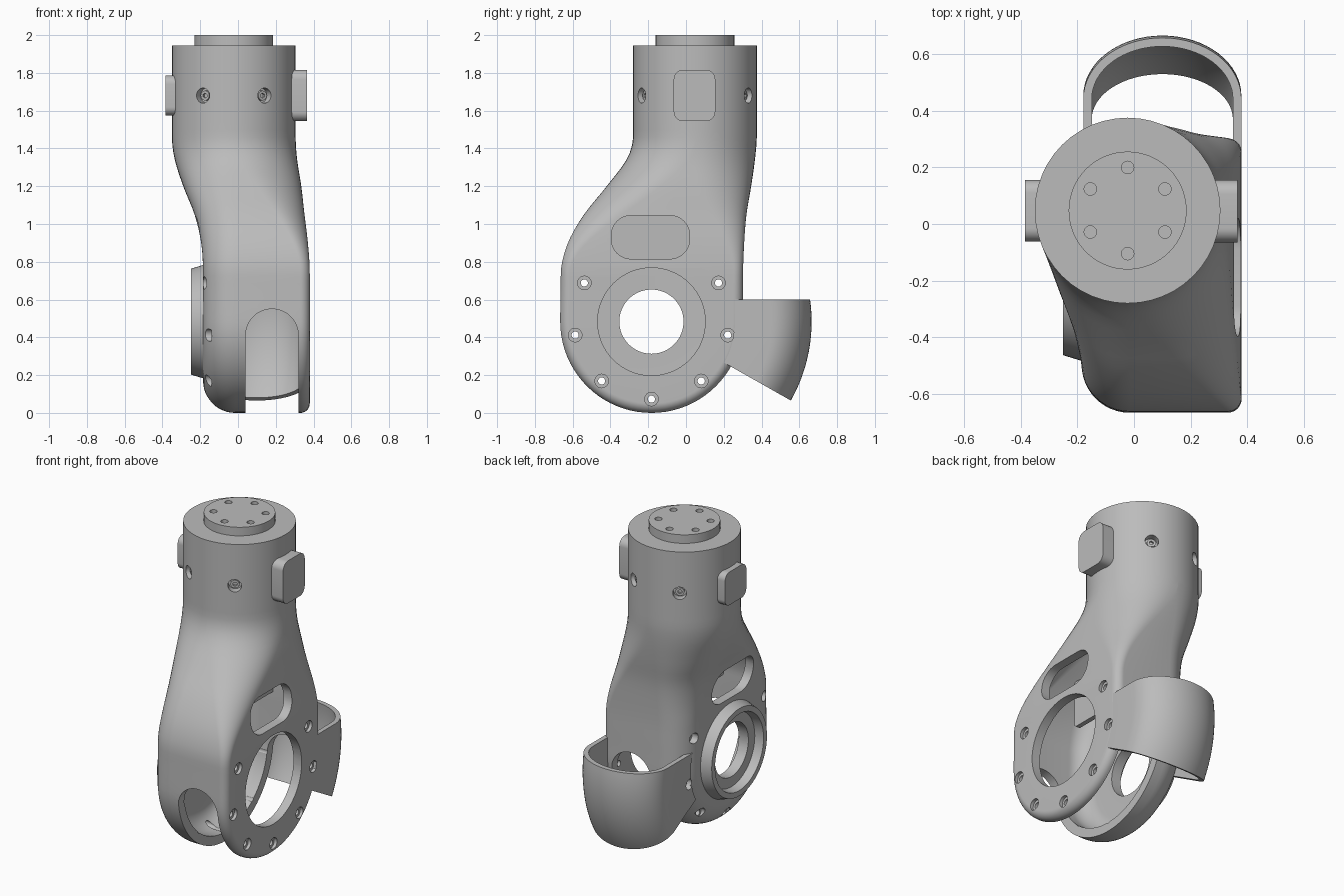
import bpy, bmesh, math
from math import sin, cos, pi
from mathutils import Vector

if "Cube" in bpy.data.objects:
    bpy.data.objects.remove(bpy.data.objects["Cube"])

grey = bpy.data.materials.new("neutral_grey")
grey.use_nodes = True
grey.diffuse_color = (0.5, 0.5, 0.5, 1)
grey.node_tree.nodes["Principled BSDF"].inputs["Base Color"].default_value = grey.diffuse_color

YC, ZC = -0.183, 0.483          # axis of the round lower housing
NECK = Vector((-0.0225, 0.0475, 0))


def finish(name, bm):
    bmesh.ops.remove_doubles(bm, verts=bm.verts, dist=1e-4)
    bmesh.ops.recalc_face_normals(bm, faces=bm.faces)
    mesh = bpy.data.meshes.new(name)
    bm.to_mesh(mesh)
    bm.free()
    mesh.materials.append(grey)
    obj = bpy.data.objects.new(name, mesh)
    bpy.context.collection.objects.link(obj)
    return obj


def skin(bm, rings, closed):
    """Bridge successive point lists with quads."""
    rows = [[bm.verts.new(p) for p in ring] for ring in rings]
    for a, b in zip(rows, rows[1:]):
        for i in range(len(a) if closed else len(a) - 1):
            j = (i + 1) % len(a)
            bm.faces.new((a[i], a[j], b[j], b[i]))
    return rows


def prism(name, axis, c, w, h, depth, r, n=8):
    """Rounded rectangle extruded along x or y."""
    outline = []
    for k, (su, sv) in enumerate(((1, 1), (-1, 1), (-1, -1), (1, -1))):
        for i in range(n + 1):
            a = (k + i / n) * pi / 2
            outline.append((su * (w / 2 - r) + r * cos(a), sv * (h / 2 - r) + r * sin(a)))
    bm = bmesh.new()
    place = (lambda u, v, t: (t, u, v)) if axis == "x" else (lambda u, v, t: (u, t, v))
    rows = skin(bm, [[Vector(c) + Vector(place(u, v, t)) for u, v in outline]
                     for t in (-depth / 2, depth / 2)], True)
    for row in rows:
        bm.faces.new(row)
    return finish(name, bm)


def rod(name, p, q, r, r2=None, seg=32):
    p, q = Vector(p), Vector(q)
    bm = bmesh.new()
    bmesh.ops.create_cone(bm, cap_ends=True, segments=seg, radius1=r,
                          radius2=r if r2 is None else r2, depth=(q - p).length)
    turn = (q - p).to_track_quat("Z", "Y").to_matrix().to_4x4()
    bm.transform(turn)
    bmesh.ops.translate(bm, verts=bm.verts, vec=(p + q) / 2)
    return finish(name, bm)


def cut(obj, *cutters):
    bpy.context.view_layer.objects.active = obj
    for c in cutters:
        mod = obj.modifiers.new("cut", "BOOLEAN")
        mod.operation, mod.solver, mod.object = "DIFFERENCE", "EXACT", c
        bpy.ops.object.modifier_apply(modifier=mod.name)
        bpy.data.objects.remove(c)


# Housing extents by height: z, x min, x max, y min, y max
KEYS = [(ZC, -.185, .38, -.666, .3), (.75, -.185, .38, -.663, .302),
        (.9, -.195, .37, -.625, .308), (1.05, -.23, .352, -.54, .32),
        (1.2, -.29, .335, -.42, .345), (1.35, -.337, .312, -.31, .366),
        (1.47, -.35, .305, -.28, .375), (1.945, -.35, .305, -.28, .375)]


def extents(z):
    i = max(k for k in range(len(KEYS) - 1) if z >= KEYS[k][0] - 1e-6)
    a, b = KEYS[i], KEYS[i + 1]
    before, after = KEYS[max(i - 1, 0)], KEYS[min(i + 2, len(KEYS) - 1)]
    d = b[0] - a[0]
    t = (z - a[0]) / d
    out = []
    for k in range(1, 5):
        m0 = (b[k] - before[k]) / (b[0] - before[0]) * d if 0 < i < 6 else 0
        m1 = (after[k] - a[k]) / (after[0] - a[0]) * d if i < 5 and i > 0 else 0
        out.append((2*t**3 - 3*t*t + 1) * a[k] + (t**3 - 2*t*t + t) * m0
                   + (3*t*t - 2*t**3) * b[k] + (t**3 - t*t) * m1)
    return out


def section(z, d, n=12):
    """Rounded rectangle low down, turning into a circle at the neck."""
    x0, x1, y0, y1 = extents(z)
    x0, x1, y0, y1 = x0 + d, x1 - d, y0 + d, y1 - d
    hx, hy, ym = (x1 - x0) / 2, (y1 - y0) / 2, (y0 + y1) / 2
    s = min(max((z - .75) / .7, 0), 1)
    s = s * s * (3 - 2 * s)
    pts = [(x1, ym, z)]
    for k, (sx, sy) in enumerate(((1, 1), (-1, 1), (-1, -1), (1, -1))):
        r = max((.05 if sx > 0 else .17) - d, .01)
        rx, ry = r + (hx - r) * s, r + (hy - r) * s
        if k == 2:
            pts.append((x0, ym, z))
        for i in range(n + 1):
            a = (k + i / n) * pi / 2
            pts.append(((x0 + x1) / 2 + sx * (hx - rx) + rx * cos(a),
                        ym + sy * (hy - ry) + ry * sin(a), z))
    return pts


def housing(name, d, top):
    bm = bmesh.new()
    steps = 36
    rows = skin(bm, [section(ZC + (top - ZC) * i / steps, d) for i in range(steps + 1)], True)
    bm.faces.new(rows[-1])
    half = section(ZC, d)
    half = half[:len(half) // 2 + 1]
    skin(bm, [[(x, YC + (y - YC) * cos(a), ZC - (y - YC) * sin(a)) for x, y, z in half]
              for a in (pi * i / 40 for i in range(41))], False)
    return finish(name, bm)


# Hollow housing with its openings
body = housing("housing", 0, 1.945)
cut(body, housing("cavity", .058, 1.35),
    prism("fork_slot", "y", (.18, 0, .1), .278, .9, 3, .138, 12),
    prism("oval_window", "x", (.05, -.188, .93), .415, .23, 1.2, .105),
    rod("motor_bore", (.2, YC, ZC), (.6, YC, ZC), .285, seg=64),
    rod("bearing_bore", (-.5, YC, ZC), (0, YC, ZC), .17, seg=64))

# Rear guard swept about the housing axis, with a level top
SWEEP, BOTTOM = 20, -29.5 * pi / 180


def guard_outline(half, reach, starts):
    arc = [(.1 + half * cos(a), .635 + reach * sin(a)) for a in (pi * i / 32 for i in range(33))]
    return [(.1 + half, starts[0])] + arc + [(.1 - half, starts[1])]


bm = bmesh.new()
loop = guard_outline(.279, .213, (.44, .39)) + guard_outline(.249, .183, (.44, .39))[::-1]
rings = []
for i in range(SWEEP + 1):
    ring = []
    for x, r in loop:
        a = BOTTOM + (math.asin((.6 - ZC) / r) - BOTTOM) * i / SWEEP
        ring.append((x, YC + r * cos(a), ZC + r * sin(a)))
    rings.append(ring)
rows = skin(bm, rings, True)
for row in (rows[0], rows[-1]):
    for i in range(len(loop) // 2 - 1):
        bm.faces.new((row[i], row[i + 1], row[-2 - i], row[-1 - i]))
guard = finish("rear_guard", bm)

# Seven bolt holes around the fork, counterbored on both sides
for k in range(7):
    a = (-210 + 40 * k) * pi / 180
    y, z = YC + .41 * cos(a), ZC + .41 * sin(a)
    cut(body, rod("bolt_hole", (-.4, y, z), (.5, y, z), .019, seg=20),
        rod("counterbore", (.36, y, z), (.5, y, z), .036, seg=24),
        rod("counterbore", (-.4, y, z), (-.14, y, z), .033, seg=24))
    if k == 6 or k == 5:
        cut(guard, rod("clearance", (-.4, y, z), (-.1, y, z), .033, seg=24))

# Neck screws in round recesses
for deg in (60, 120, 240, 300):
    out = Vector((cos(deg * pi / 180), sin(deg * pi / 180), 0))
    base = NECK + Vector((0, 0, 1.68))
    cut(body, rod("screw_recess", base + out * .28, base + out * .4, .04))
    screw = rod("neck_screw", base + out * .27, base + out * .305, .026, seg=20)
    cut(screw, rod("socket", base + out * .29, base + out * .33, .013, seg=6))

# Bearing collar on the right side: tapered ring with a stepped bore
collar = rod("bearing_collar", (-.25, YC, ZC), (-.165, YC, ZC), .28, .306, 64)
cut(collar, rod("bore", (-.3, YC, ZC), (-.1, YC, ZC), .17, seg=64),
    rod("recess", (-.3, YC, ZC), (-.195, YC, ZC), .255, .235, 64))

# Inner web behind the windows
prism("inner_web", "x", (.06, -.09, .95), .72, .3, .03, .02)

# Side pads on the neck
prism("left_pad", "x", (.315, .045, 1.68), .22, .272, .1, .05)
prism("right_pad", "x", (-.345, .047, 1.68), .216, .212, .08, .045)

# Top flange with six holes
flange = rod("top_flange", NECK + Vector((0, 0, 1.94)), NECK + Vector((0, 0, 2)), .208, seg=64)
for k in range(6):
    a = pi / 6 + k * pi / 3
    p = NECK + Vector((.152 * cos(a), .152 * sin(a), 1.96))
    cut(flange, rod("flange_hole", p, p + Vector((0, 0, .1)), .022, seg=20))

# Smooth shading with crisp edges
bpy.ops.object.select_all(action="DESELECT")
for obj in bpy.context.collection.objects:
    if obj.type == "MESH" and grey.name in obj.data.materials:
        obj.select_set(True)
        bpy.context.view_layer.objects.active = obj
bpy.ops.object.shade_smooth_by_angle(angle=math.radians(30))
